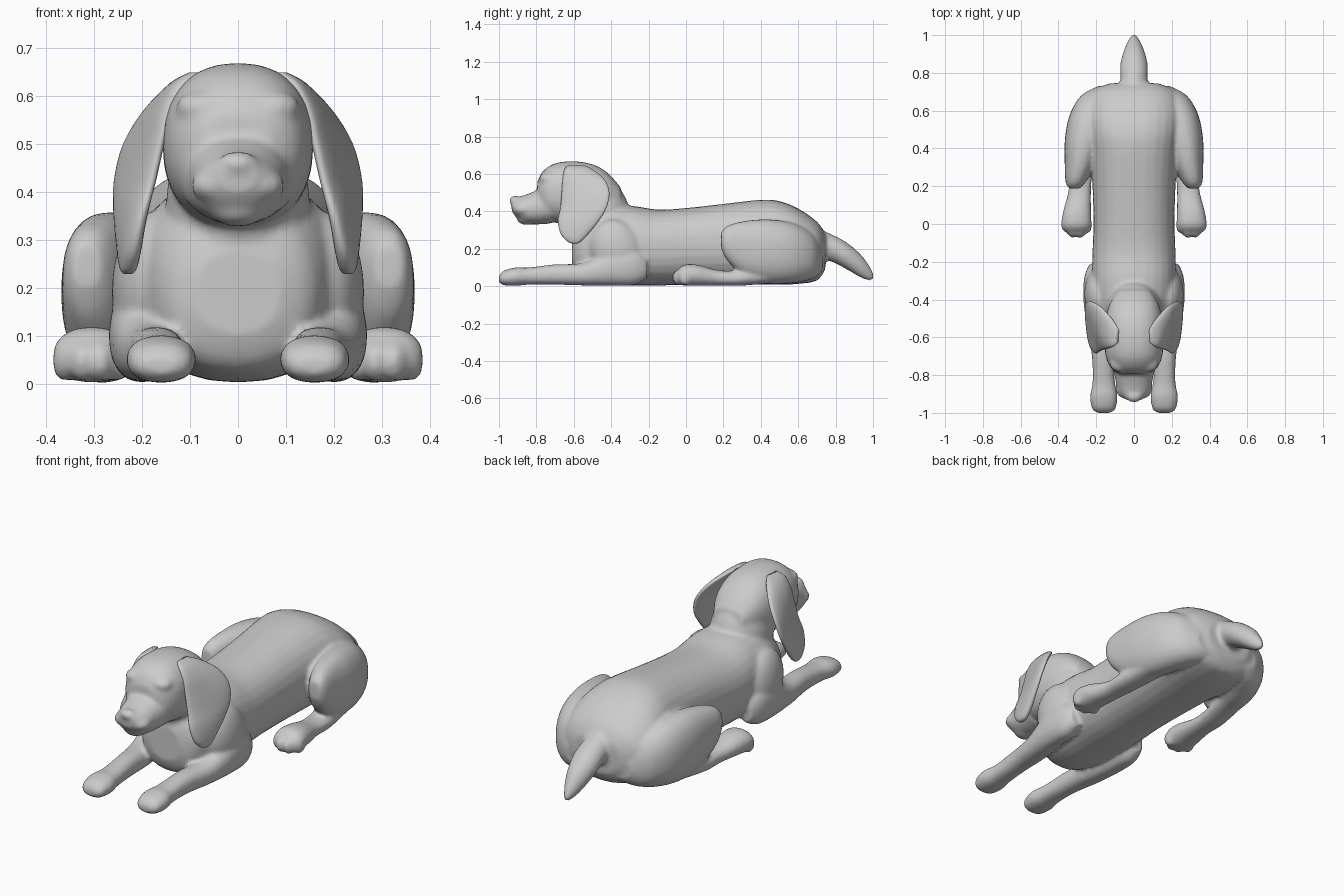
import bpy, bmesh, math
from mathutils import Vector, Matrix


def spline(rows, sub=4):
    """Catmull-Rom through rows of numbers."""
    out = []
    for i in range(len(rows) - 1):
        p0, p1 = rows[max(i - 1, 0)], rows[i]
        p2, p3 = rows[i + 1], rows[min(i + 2, len(rows) - 1)]
        for k in range(sub):
            t = k / sub
            out.append([0.5 * (2 * b + (c - a) * t + (2 * a - 5 * b + 4 * c - d) * t * t
                               + (3 * b - a - 3 * c + d) * t ** 3)
                        for a, b, c, d in zip(p0, p1, p2, p3)])
    out.append(list(rows[-1]))
    return out


def skin(bm, rings):
    """Closed tube through rings of points."""
    vs = [[bm.verts.new(p) for p in r] for r in rings]
    n = len(vs[0])
    for a, b in zip(vs, vs[1:]):
        for i in range(n):
            j = (i + 1) % n
            bm.faces.new((a[i], a[j], b[j], b[i]))
    bm.faces.new(vs[0])
    bm.faces.new(vs[-1])


def ring(c, a, b, n=2.0, seg=28):
    """Superellipse around c with half axes a, b."""
    pts = []
    for i in range(seg):
        t = 2 * math.pi * i / seg
        u, v = math.cos(t), math.sin(t)
        u = math.copysign(abs(u) ** (2 / n), u)
        v = math.copysign(abs(v) ** (2 / n), v)
        pts.append(c + a * u + b * v)
    return pts


def loft(bm, rows, n=2.2, s=1):
    """Rows along y: (y, bottom, top, centre x, half width)."""
    skin(bm, [ring(Vector((s * x, y, (lo + hi) / 2)), Vector((w, 0, 0)),
                   Vector((0, 0, (hi - lo) / 2)), n) for y, lo, hi, x, w in spline(rows)])


def ball(bm, c, r, tilt=0):
    m = Matrix.Translation(c) @ Matrix.Rotation(tilt, 4, 'X') @ Matrix.Diagonal((*r, 1))
    bmesh.ops.create_uvsphere(bm, u_segments=28, v_segments=18, radius=1, matrix=m)


def finish(bm, name):
    bmesh.ops.recalc_face_normals(bm, faces=bm.faces[:])
    me = bpy.data.meshes.new(name)
    bm.to_mesh(me)
    bm.free()
    me.polygons.foreach_set("use_smooth", [True] * len(me.polygons))
    ob = bpy.data.objects.new(name, me)
    bpy.context.collection.objects.link(ob)
    return ob


bm = bmesh.new()
# torso
loft(bm, [(-.61, .10, .28, 0, .09), (-.57, .03, .36, 0, .16), (-.45, .005, .42, 0, .21),
          (-.30, .003, .43, 0, .222), (-.15, .003, .41, 0, .22), (0, .008, .418, 0, .215),
          (.2, .008, .44, 0, .22), (.4, .008, .462, 0, .235), (.5, .008, .455, 0, .25),
          (.6, .012, .415, 0, .255), (.7, .03, .345, 0, .22), (.745, .09, .28, 0, .13)], 2.3)
# tail
loft(bm, [(.62, .15, .34, 0, .08), (.75, .14, .29, 0, .072), (.85, .095, .24, 0, .072),
          (.93, .048, .175, 0, .05), (.98, .03, .11, 0, .025), (1.003, .035, .065, 0, .01)], 2)
# neck
ball(bm, (0, -.46, .37), (.15, .165, .22), math.radians(12))
# skull and muzzle
loft(bm, [(-.795, .45, .56, 0, .07), (-.765, .38, .615, 0, .12), (-.70, .34, .657, 0, .15),
          (-.6, .325, .668, 0, .157), (-.5, .33, .652, 0, .15), (-.42, .37, .607, 0, .128),
          (-.35, .41, .53, 0, .085)], 2.3)
loft(bm, [(-.72, .335, .54, 0, .125), (-.80, .33, .512, 0, .104), (-.86, .338, .488, 0, .092),
          (-.905, .365, .476, 0, .07), (-.932, .40, .465, 0, .04)], 2.2)
# nose and chin
ball(bm, (0, -.912, .458), (.043, .033, .026))
ball(bm, (0, -.85, .362), (.06, .055, .035))
for s in (1, -1):
    # brows and lips
    ball(bm, (s * .075, -.735, .575), (.055, .05, .035))
    ball(bm, (s * .048, -.87, .412), (.05, .055, .036))
    # shoulder and front leg
    ball(bm, (s * .18, -.37, .19), (.083, .14, .17), math.radians(20))
    loft(bm, [(-1.0, .02, .055, .16, .04), (-.975, .005, .083, .16, .064),
              (-.91, .002, .1, .16, .073), (-.84, .008, .1, .16, .06),
              (-.7, .008, .117, .167, .056), (-.55, .004, .125, .182, .066),
              (-.4, .003, .19, .198, .07), (-.28, .006, .2, .2, .063),
              (-.21, .04, .15, .2, .035)], 2.3, s)
    # thigh
    loft(bm, [(.188, .2, .29, .315, .03), (.225, .13, .325, .308, .055), (.32, .05, .35, .285, .082),
              (.45, .015, .357, .26, .106), (.58, .018, .335, .225, .115),
              (.68, .04, .28, .17, .11), (.73, .08, .2, .11, .08)], 2.3, s)
    # hind foot with toes
    loft(bm, [(.5, .02, .1, .25, .07), (.3, .003, .085, .28, .065), (.18, .003, .085, .287, .06),
              (.06, .003, .115, .302, .075), (-.01, .003, .115, .305, .08),
              (-.045, .015, .085, .305, .06)], 2.2, s)
    for x, y in ((.25, -.015), (.285, -.04), (.325, -.038), (.36, -.005)):
        ball(bm, (s * x, y, .046), (.027, .035, .042))
dog = finish(bm, "dog_body")
rm = dog.modifiers.new("fuse", 'REMESH')
rm.mode = 'VOXEL'
rm.voxel_size = .01
rm.use_smooth_shade = True
sm = dog.modifiers.new("soften", 'SMOOTH')
sm.factor = .5
sm.iterations = 8

# ears: rows of z, front x, y, back x, y, half thickness
bm = bmesh.new()
rows = [(.648, .09, -.63, .09, -.55, .012), (.625, .115, -.65, .125, -.50, .022),
        (.57, .143, -.66, .185, -.435, .022), (.5, .16, -.665, .232, -.41, .02),
        (.42, .178, -.672, .252, -.425, .02), (.35, .198, -.685, .25, -.465, .021),
        (.28, .214, -.67, .24, -.52, .021), (.24, .222, -.635, .235, -.56, .016),
        (.228, .226, -.61, .232, -.58, .007)]
rings = []
for z, fx, fy, bx, by, t in spline(rows):
    a = Vector((bx - fx, by - fy, 0)) / 2
    b = Vector((-a.y, a.x, 0)).normalized() * t
    rings.append(ring(Vector(((fx + bx) / 2, (fy + by) / 2, z)), a, b, 2.5))
skin(bm, rings)
ears = finish(bm, "ears")
ears.modifiers.new("mirror", 'MIRROR')
